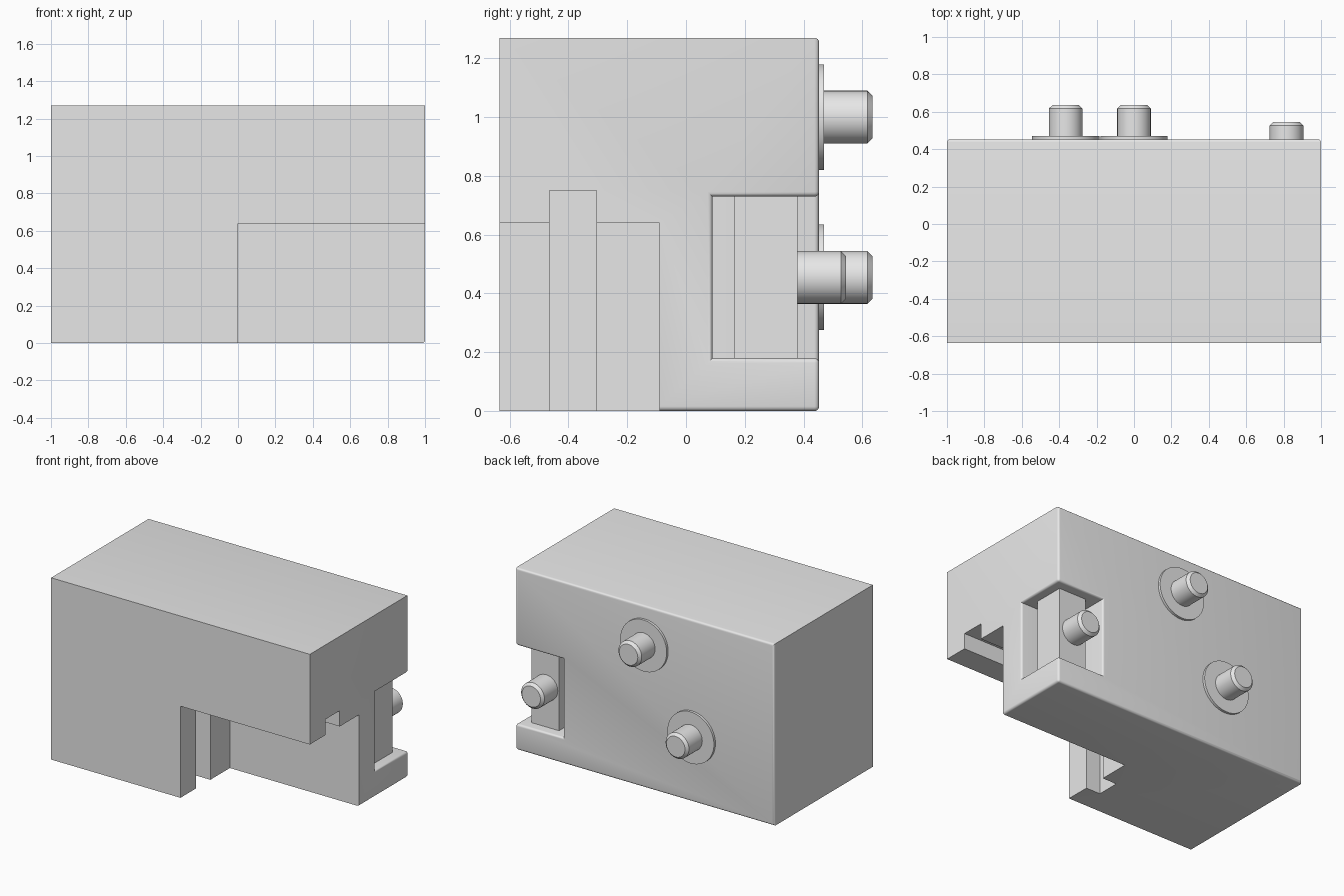
import bpy, bmesh, math
from mathutils import Matrix, Vector

cube = bpy.data.objects.get("Cube")
if cube:
    bpy.data.objects.remove(cube, do_unlink=True)

grey = bpy.data.materials.new("light grey")
grey.use_nodes = True
grey.diffuse_color = (0.8, 0.8, 0.8, 1)
grey.node_tree.nodes["Principled BSDF"].inputs["Base Color"].default_value = (0.8, 0.8, 0.8, 1)

FRONT, BACK, TOP = -0.635, 0.453, 1.27


def finish(name, bm):
    mesh = bpy.data.meshes.new(name)
    bm.to_mesh(mesh)
    bm.free()
    mesh.materials.append(grey)
    ob = bpy.data.objects.new(name, mesh)
    bpy.context.collection.objects.link(ob)
    return ob


def activate(ob):
    bpy.ops.object.select_all(action='DESELECT')
    ob.select_set(True)
    bpy.context.view_layer.objects.active = ob


def box(name, lo, hi):
    lo, hi = Vector(lo), Vector(hi)
    bm = bmesh.new()
    bmesh.ops.create_cube(bm, size=1,
                          matrix=Matrix.Translation((lo + hi) / 2) @ Matrix.Diagonal((*(hi - lo), 1)))
    return finish(name, bm)


def peg(name, x, z, radius, y0, y1, chamfer=0):
    """Cylinder along y, with an optional chamfer at its free end."""
    bm = bmesh.new()
    turn = Matrix.Translation((x, (y0 + y1) / 2, z)) @ Matrix.Rotation(-math.pi / 2, 4, 'X')
    bmesh.ops.create_cone(bm, cap_ends=True, segments=48, radius1=radius, radius2=radius,
                          depth=y1 - y0, matrix=turn)
    if chamfer:
        rim = [e for e in bm.edges if all(v.co.y > y1 - 0.001 for v in e.verts)]
        bmesh.ops.bevel(bm, geom=rim, offset=chamfer, segments=1, affect='EDGES')
    ob = finish(name, bm)
    activate(ob)
    bpy.ops.object.shade_smooth_by_angle(angle=math.radians(30))


# Body block with the front step, its groove and the corner pocket cut out
body = box("body", (-1, FRONT, 0), (1, BACK, TOP))
cuts = [
    ("step_cutter", (0, -0.8, -0.2), (1.2, -0.09, 0.64)),
    ("groove_cutter", (-0.11, -0.465, -0.2), (1.2, -0.305, 0.75)),
    ("pocket_cutter", (0.635, 0.09, 0.18), (1.2, 0.7, 0.73)),
]
for name, lo, hi in cuts:
    cutter = box(name, lo, hi)
    activate(body)
    mod = body.modifiers.new(name, 'BOOLEAN')
    mod.operation = 'DIFFERENCE'
    mod.solver = 'EXACT'
    mod.object = cutter
    bpy.ops.object.modifier_apply(modifier=name)
    bpy.data.objects.remove(cutter, do_unlink=True)

# Rounded back edges and pocket rim
bm = bmesh.new()
bm.from_mesh(body.data)
bmesh.ops.dissolve_limit(bm, angle_limit=0.01, verts=bm.verts[:], edges=bm.edges[:])


def rounded(edge):
    a, b = (v.co for v in edge.verts)
    on_back = min(a.y, b.y) > BACK - 0.001
    on_side = min(a.x, b.x) > 0.999 and min(a.y, b.y) > 0.08 and 0.1 < min(a.z, b.z) and max(a.z, b.z) < 0.8
    under_side = min(a.x, b.x) > 0.999 and max(a.z, b.z) < 0.001
    return on_back or on_side or under_side


bmesh.ops.bevel(bm, geom=[e for e in bm.edges if rounded(e)], offset=0.016,
                segments=4, profile=0.5, affect='EDGES', clamp_overlap=True)
bm.to_mesh(body.data)
bm.free()
activate(body)
bpy.ops.object.shade_smooth_by_angle(angle=math.radians(30))

# Post standing in the pocket, with its short peg
box("pocket_post", (0.715, 0.165, 0.175), (0.93, 0.38, 0.735))
peg("pocket_peg", 0.815, 0.455, 0.09, 0.37, 0.545, 0.018)

# Back pegs on thin washers
for side, x, z in (("upper", 0, 1.0), ("lower", -0.365, 0.455)):
    peg(side + "_washer", x, z, 0.18, BACK - 0.01, 0.47)
    peg(side + "_peg", x, z, 0.09, BACK - 0.01, 0.635, 0.018)
